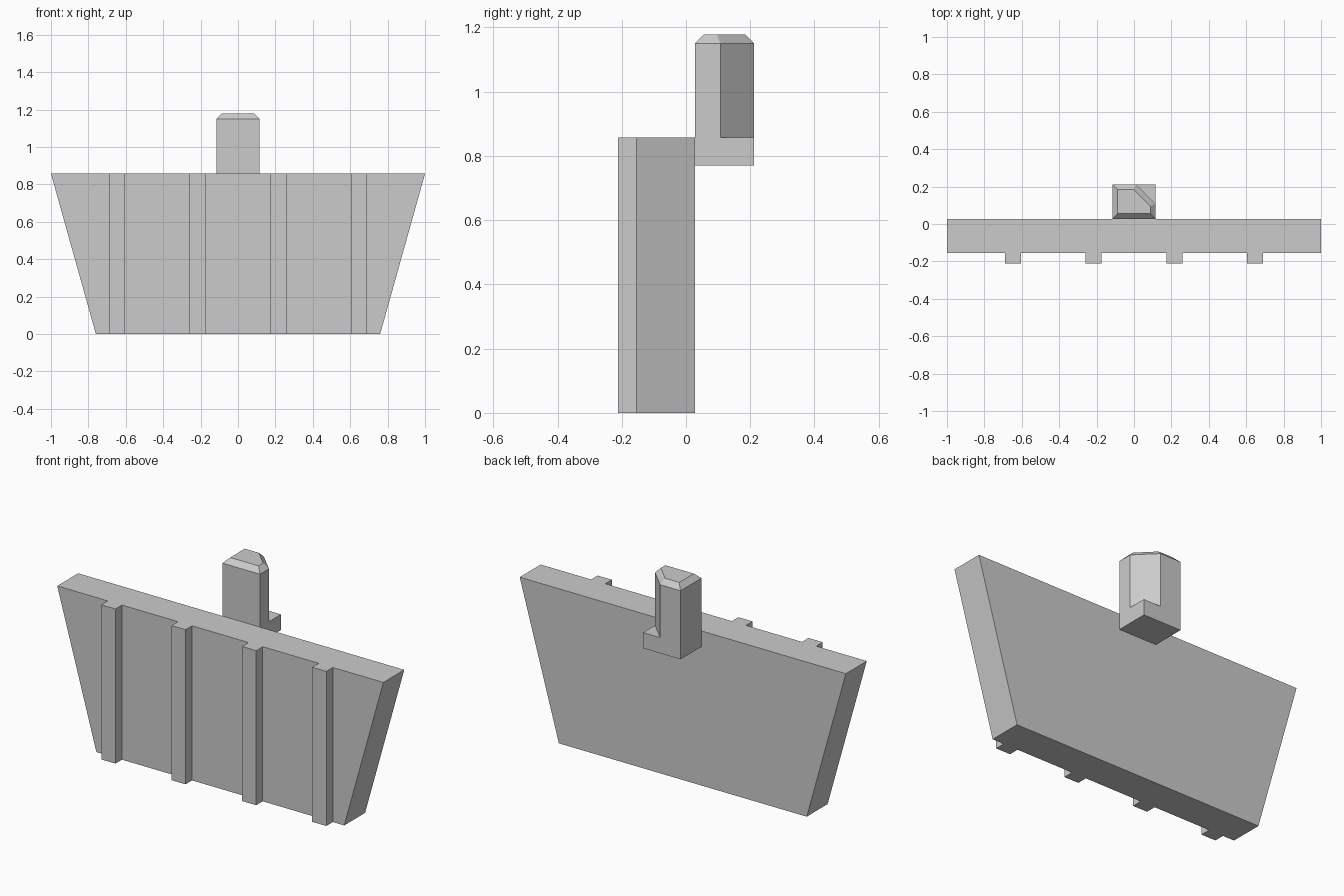
import bpy, bmesh

cube = bpy.data.objects.get("Cube")
if cube:
    bpy.data.objects.remove(cube, do_unlink=True)

grey = bpy.data.materials.new("light grey")
grey.use_nodes = True
colour = (0.6, 0.6, 0.6, 1)
grey.diffuse_color = colour
grey.node_tree.nodes["Principled BSDF"].inputs["Base Color"].default_value = colour


def loft(name, rings):
    """Join a stack of (outline, height) rings into a closed flat-faced solid."""
    bm = bmesh.new()
    loops = [[bm.verts.new((x, y, z)) for x, y in outline] for outline, z in rings]
    count = len(loops[0])
    for low, high in zip(loops, loops[1:]):
        for i in range(count):
            j = (i + 1) % count
            bm.faces.new((low[i], low[j], high[j], high[i]))
    bm.faces.new(loops[0][::-1])
    bm.faces.new(loops[-1])
    # Weld coincident corners and merge coplanar faces
    bmesh.ops.remove_doubles(bm, verts=bm.verts[:], dist=0.0001)
    bmesh.ops.dissolve_limit(bm, angle_limit=0.01, verts=bm.verts[:], edges=bm.edges[:])
    bmesh.ops.recalc_face_normals(bm, faces=bm.faces[:])
    mesh = bpy.data.meshes.new(name)
    bm.to_mesh(mesh)
    bm.free()
    mesh.materials.append(grey)
    obj = bpy.data.objects.new(name, mesh)
    bpy.context.collection.objects.link(obj)
    return obj


# Ribbed panel: plan outline with four front ribs, ends flaring outward upward
FRONT, RIB_FRONT, BACK = -0.155, -0.212, 0.028
PANEL_TOP = 0.857


def panel_outline(half):
    points = [(-half, FRONT)]
    for left, right in ((-0.69, -0.603), (-0.26, -0.173), (0.173, 0.26), (0.603, 0.69)):
        points += [(left, FRONT), (left, RIB_FRONT), (right, RIB_FRONT), (right, FRONT)]
    return points + [(half, FRONT), (half, BACK), (-half, BACK)]


loft("ribbed_panel", [(panel_outline(0.76), 0), (panel_outline(1.0), PANEL_TOP)])

# Rear post: square foot, cut corner above it, bevelled top
W, REAR, CUT = 0.115, 0.212, 0.105


def post_outline(inset=0, cut=CUT, square=False):
    w, front, rear = W - inset, BACK + inset, REAR - inset
    corner = (w, rear) if square else (w - cut / 2, rear - cut / 2)
    return [(-w, front), (w, front), (w, rear - cut), corner, (w - cut, rear), (-w, rear)]


loft("rear_post", [
    (post_outline(square=True), 0.77),
    (post_outline(square=True), PANEL_TOP),
    (post_outline(), PANEL_TOP),
    (post_outline(), 1.15),
    (post_outline(inset=0.028, cut=0.088), 1.178),
])
